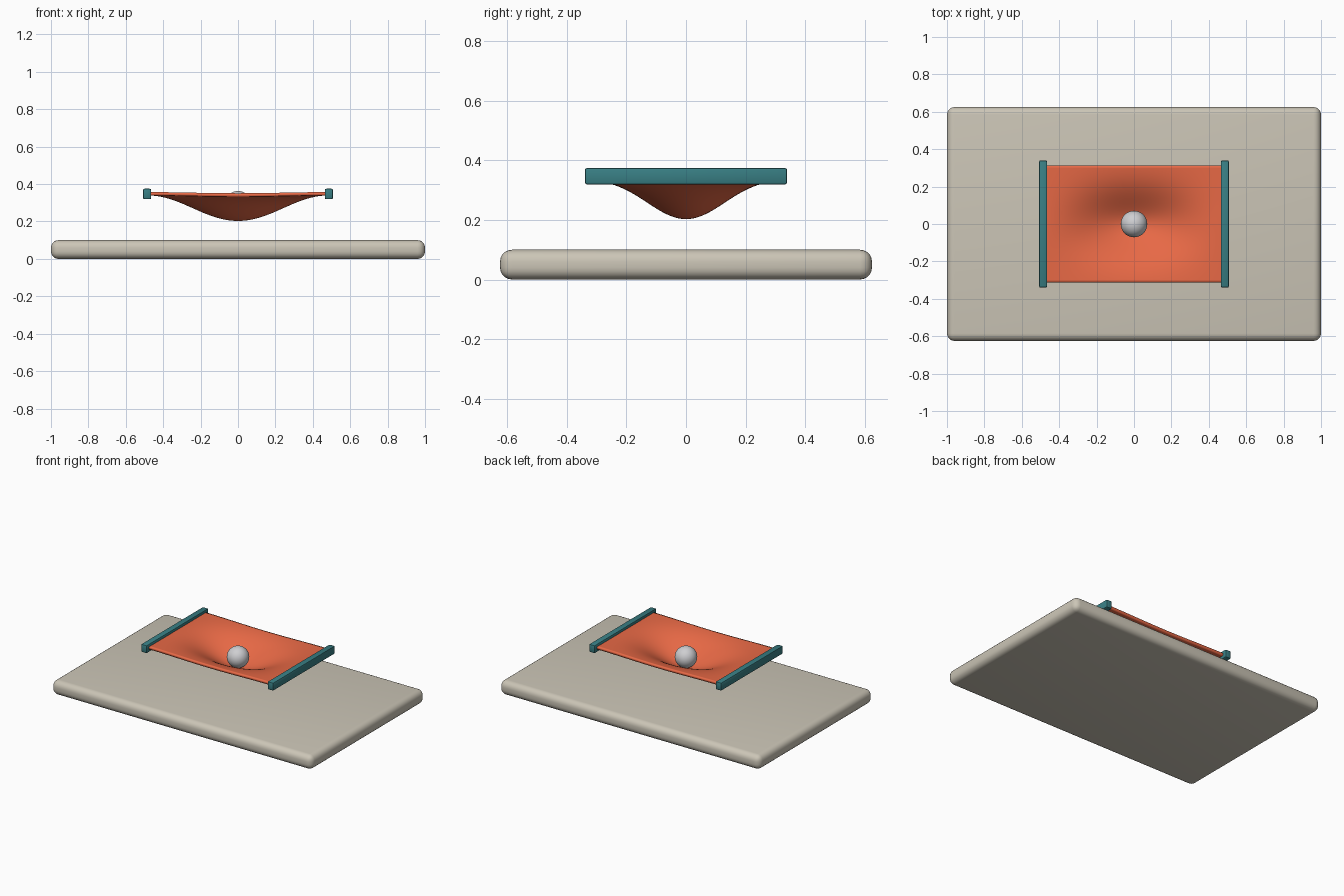
import bpy, bmesh, math

cube = bpy.data.objects.get("Cube")
if cube:
    bpy.data.objects.remove(cube, do_unlink=True)


def material(name, rgb):
    m = bpy.data.materials.new(name)
    m.use_nodes = True
    m.diffuse_color = (*rgb, 1)
    m.node_tree.nodes["Principled BSDF"].inputs["Base Color"].default_value = (*rgb, 1)
    return m


stone = material("warm grey", (0.60, 0.56, 0.47))
teal = material("teal", (0.04, 0.21, 0.23))
orange = material("orange red", (0.80, 0.14, 0.06))
silver = material("light grey", (0.62, 0.62, 0.64))


def finish(name, bm, mat):
    mesh = bpy.data.meshes.new(name)
    bm.to_mesh(mesh)
    bm.free()
    mesh.materials.append(mat)
    ob = bpy.data.objects.new(name, mesh)
    bpy.context.collection.objects.link(ob)
    bpy.ops.object.select_all(action="DESELECT")
    ob.select_set(True)
    bpy.context.view_layer.objects.active = ob
    bpy.ops.object.shade_smooth_by_angle(angle=math.radians(35))
    return ob


def rounded_box(name, size, centre, radius, segments, mat):
    bm = bmesh.new()
    bmesh.ops.create_cube(bm, size=1)
    for v in bm.verts:
        v.co = [c * s + o for c, s, o in zip(v.co, size, centre)]
    bmesh.ops.bevel(bm, geom=bm.edges[:], offset=radius, segments=segments,
                    profile=0.5, affect="EDGES")
    return finish(name, bm, mat)


# Base slab
rounded_box("base_slab", (2, 1.25, 0.1), (0, 0, 0.05), 0.04, 5, stone)

# Rails holding the sheet
for side, sign in (("left", 1), ("right", -1)):
    rounded_box(side + "_rail", (0.044, 0.68, 0.056), (sign * 0.486, 0, 0.347),
                0.008, 2, teal)

# Sagging cloth sheet with a soft dip in the middle
half_x, half_y = 0.48, 0.312
bm = bmesh.new()
bmesh.ops.create_grid(bm, x_segments=64, y_segments=48, size=1)
for v in bm.verts:
    x, y = v.co.x * half_x, v.co.y * half_y
    dip = math.cos(math.pi / 2 * v.co.x) ** 2 * math.exp(-(y / 0.125) ** 2 / 2)
    v.co = (x, y, 0.348 - 0.136 * dip)
sheet = finish("cloth_sheet", bm, orange)
solid = sheet.modifiers.new("thickness", "SOLIDIFY")
solid.thickness = 0.018
solid.offset = 0

# Ball resting in the dip
bm = bmesh.new()
bmesh.ops.create_uvsphere(bm, u_segments=48, v_segments=24, radius=0.071)
bmesh.ops.translate(bm, verts=bm.verts, vec=(0, 0, 0.292))
finish("ball", bm, silver)
